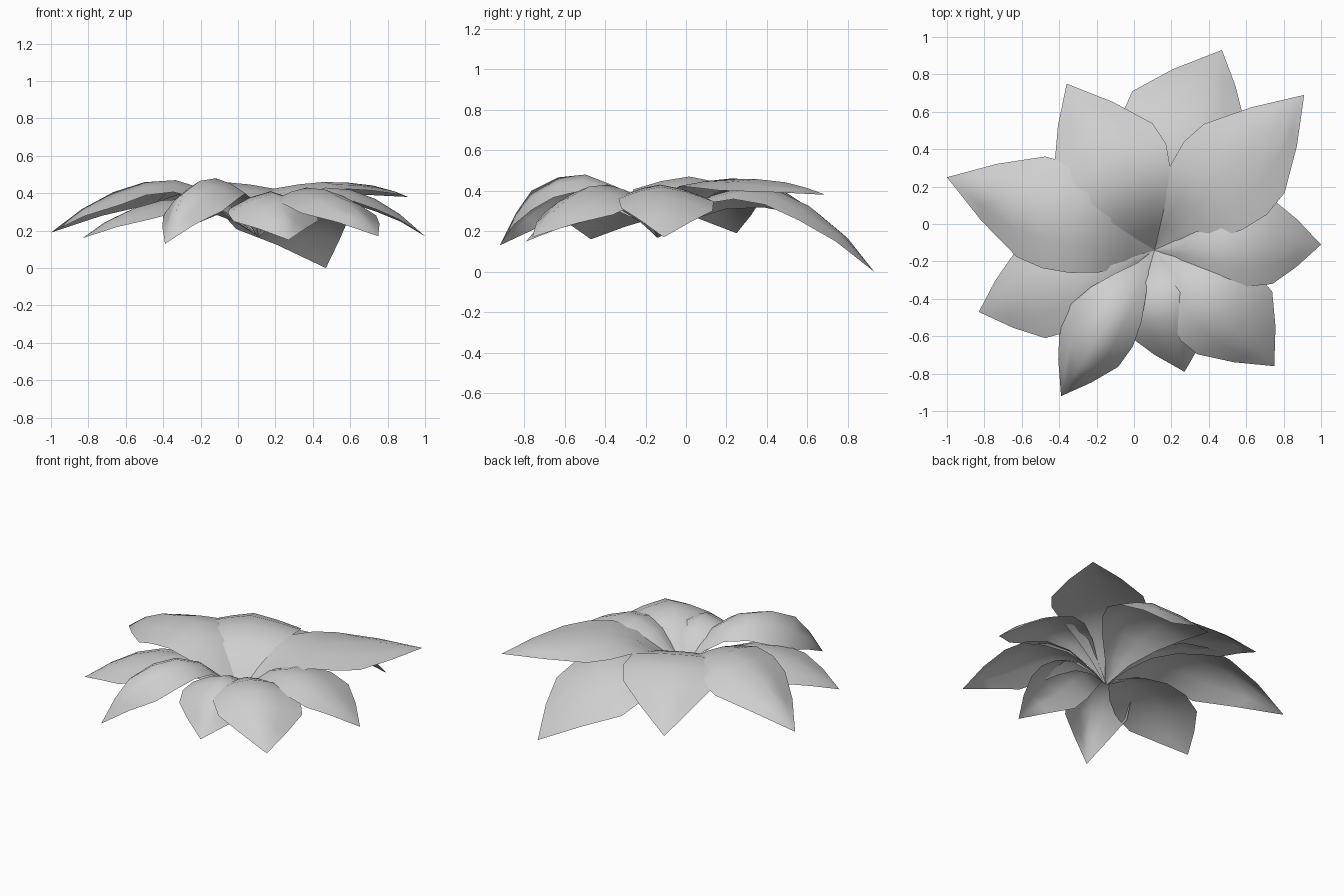
import bpy
import bmesh
from mathutils import Vector

default_cube = bpy.data.objects.get("Cube")
if default_cube:
    bpy.data.objects.remove(default_cube, do_unlink=True)

# One plain grey for the whole rosette
grey = bpy.data.materials.new("soft_grey")
grey.use_nodes = True
grey.diffuse_color = (0.62, 0.62, 0.62, 1)
grey.node_tree.nodes["Principled BSDF"].inputs["Base Color"].default_value = grey.diffuse_color

# Shared growing point of all the leaves
BASE = Vector((0.11, -0.14, 0.17))

# Leaf shape along its length: position, relative width, relative rise
PROFILE = [
    (0, 0.02, 0),
    (0.12, 0.18, 0.45),
    (0.25, 0.5, 0.83),
    (0.4, 0.82, 1),
    (0.55, 1, 0.96),
    (0.7, 0.96, 0.77),
    (0.85, 0.54, 0.45),
    (1, 0, 0),
]
ACROSS = (-1, -0.5, 0, 0.5, 1)
PEAK_AT = 0.4
SHOULDER = 0.7


def slide(t, shoulder):
    """Move a position so that the profile's shoulder lands on the leaf's own."""
    if t <= SHOULDER:
        return t * shoulder / SHOULDER
    return 1 - (1 - t) * (1 - shoulder) / (1 - SHOULDER)


def make_leaf(name, tip, left, right, peak, droop, ridge=SHOULDER, fullness=1):
    """Arched leaf; left and right hold each side's half width and shoulder position.
    Ridge is the shoulder of the midline; a low fullness widens the leaf near its base."""
    tip = Vector(tip)
    along = tip - BASE
    along.z = 0
    side = Vector((-along.y, along.x, 0)).normalized()
    bm = bmesh.new()
    rows = []
    for t, width, rise in PROFILE:
        end = BASE.z if t < PEAK_AT else tip.z
        if 0 < t < SHOULDER:
            width **= fullness
        row = []
        for u in ACROSS:
            half, shoulder = left if u > 0 else right
            half *= width
            place = slide(t, ridge + (shoulder - ridge) * abs(u))
            point = BASE + along * place + side * (u * half)
            point.z = end + (peak - end) * rise - droop * half * abs(u) ** 1.5
            row.append(bm.verts.new(point))
        rows.append(row)
    for near, far in zip(rows, rows[1:]):
        for i in range(len(ACROSS) - 1):
            bm.faces.new((near[i], far[i], far[i + 1], near[i + 1]))
    # Close the pointed tip
    bmesh.ops.remove_doubles(bm, verts=bm.verts, dist=0.0001)
    bmesh.ops.recalc_face_normals(bm, faces=bm.faces)
    if sum(face.normal.z for face in bm.faces) < 0:
        bmesh.ops.reverse_faces(bm, faces=bm.faces)
    for face in bm.faces:
        face.smooth = True
    mesh = bpy.data.meshes.new(name)
    bm.to_mesh(mesh)
    bm.free()
    mesh.materials.append(grey)
    leaf = bpy.data.objects.new(name, mesh)
    bpy.context.collection.objects.link(leaf)


# Leaves around the rosette: tip, left side, right side, peak height, edge droop
make_leaf("back_leaf", (0.47, 0.93, 0), (0.4, 0.68), (0.24, 0.72), 0.42, 0.3, fullness=0.8)
make_leaf("back_left_leaf", (0.91, 0.69, 0.38), (0.29, 0.58), (0.3, 0.61), 0.46, 0.14,
          ridge=0.76, fullness=0.7)
make_leaf("left_leaf", (1, -0.11, 0.17), (0.26, 0.72), (0.21, 0.7), 0.43, 0.28)
make_leaf("front_left_leaf", (0.75, -0.76, 0.17), (0.29, 0.68), (0.25, 0.62), 0.43, 0.32)
make_leaf("front_leaf", (0.27, -0.79, 0.15), (0.24, 0.6), (0.25, 0.62), 0.41, 0.42, fullness=0.7)
make_leaf("front_right_leaf", (-0.39, -0.92, 0.13), (0.18, 0.68), (0.22, 0.66), 0.48, 0.55,
          ridge=0.8)
make_leaf("lower_right_leaf", (-0.83, -0.47, 0.16), (0.26, 0.71), (0.24, 0.72), 0.37, 0.25)
make_leaf("right_leaf", (-1, 0.25, 0.19), (0.29, 0.58), (0.29, 0.61), 0.47, 0.24, fullness=0.45)
make_leaf("back_right_leaf", (-0.36, 0.75, 0.18), (0.27, 0.65), (0.32, 0.6), 0.46, 0.13,
          fullness=0.7)
